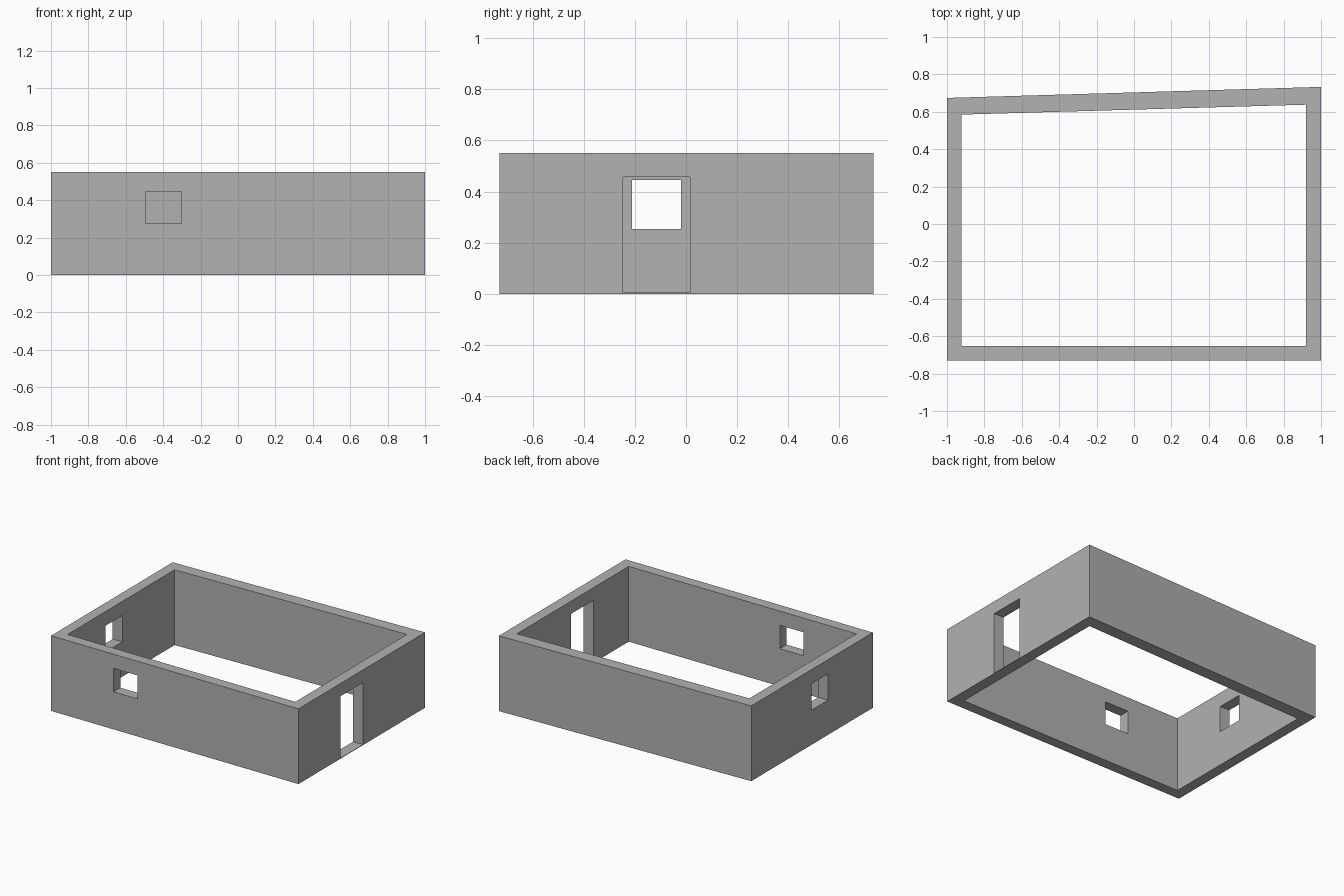
import bpy
import bmesh

if "Cube" in bpy.data.objects:
    bpy.data.objects.remove(bpy.data.objects["Cube"], do_unlink=True)

HEIGHT = 0.55
# Plan outlines: the back wall runs slightly askew
OUTER = [(-1, -0.73), (1, -0.73), (1, 0.733), (-1, 0.674)]
INNER = [(-0.922, -0.652), (0.92, -0.652), (0.92, 0.638), (-0.922, 0.585)]

plaster = bpy.data.materials.new("wall grey")
plaster.use_nodes = True
grey = (0.445, 0.445, 0.445, 1)
plaster.diffuse_color = grey
plaster.node_tree.nodes["Principled BSDF"].inputs["Base Color"].default_value = grey


def add_object(name, bm):
    bmesh.ops.recalc_face_normals(bm, faces=bm.faces)
    mesh = bpy.data.meshes.new(name)
    bm.to_mesh(mesh)
    bm.free()
    mesh.materials.append(plaster)
    obj = bpy.data.objects.new(name, mesh)
    bpy.context.collection.objects.link(obj)
    return obj


def wall_ring(name):
    """Four joined walls, open above and below."""
    bm = bmesh.new()
    loops = [[bm.verts.new((x, y, z)) for x, y in plan]
             for plan, z in ((OUTER, 0), (OUTER, HEIGHT), (INNER, HEIGHT), (INNER, 0))]
    for k, loop in enumerate(loops):
        following = loops[(k + 1) % 4]
        for i in range(4):
            j = (i + 1) % 4
            bm.faces.new((loop[i], loop[j], following[j], following[i]))
    return add_object(name, bm)


def cut_opening(wall, name, low, high):
    """Cut a box-shaped opening between two corners."""
    bm = bmesh.new()
    bmesh.ops.create_cube(bm, size=1)
    for v in bm.verts:
        v.co = [(a + b) / 2 + c * (b - a) for a, b, c in zip(low, high, v.co)]
    cutter = add_object(name, bm)
    cutter.hide_render = True
    mod = wall.modifiers.new(name, "BOOLEAN")
    mod.operation = "DIFFERENCE"
    mod.solver = "EXACT"
    mod.object = cutter
    bpy.context.view_layer.objects.active = wall
    bpy.ops.object.modifier_apply(modifier=name)
    bpy.data.objects.remove(cutter, do_unlink=True)


walls = wall_ring("walls")

# Doorway with a thin threshold, then the front and side windows
cut_opening(walls, "doorway", (0.8, -0.247, 0.004), (1.1, 0.016, 0.457))
cut_opening(walls, "front_window", (-0.495, -0.9, 0.275), (-0.303, -0.5, 0.446))
cut_opening(walls, "side_window", (-1.1, -0.212, 0.254), (-0.8, -0.02, 0.446))
